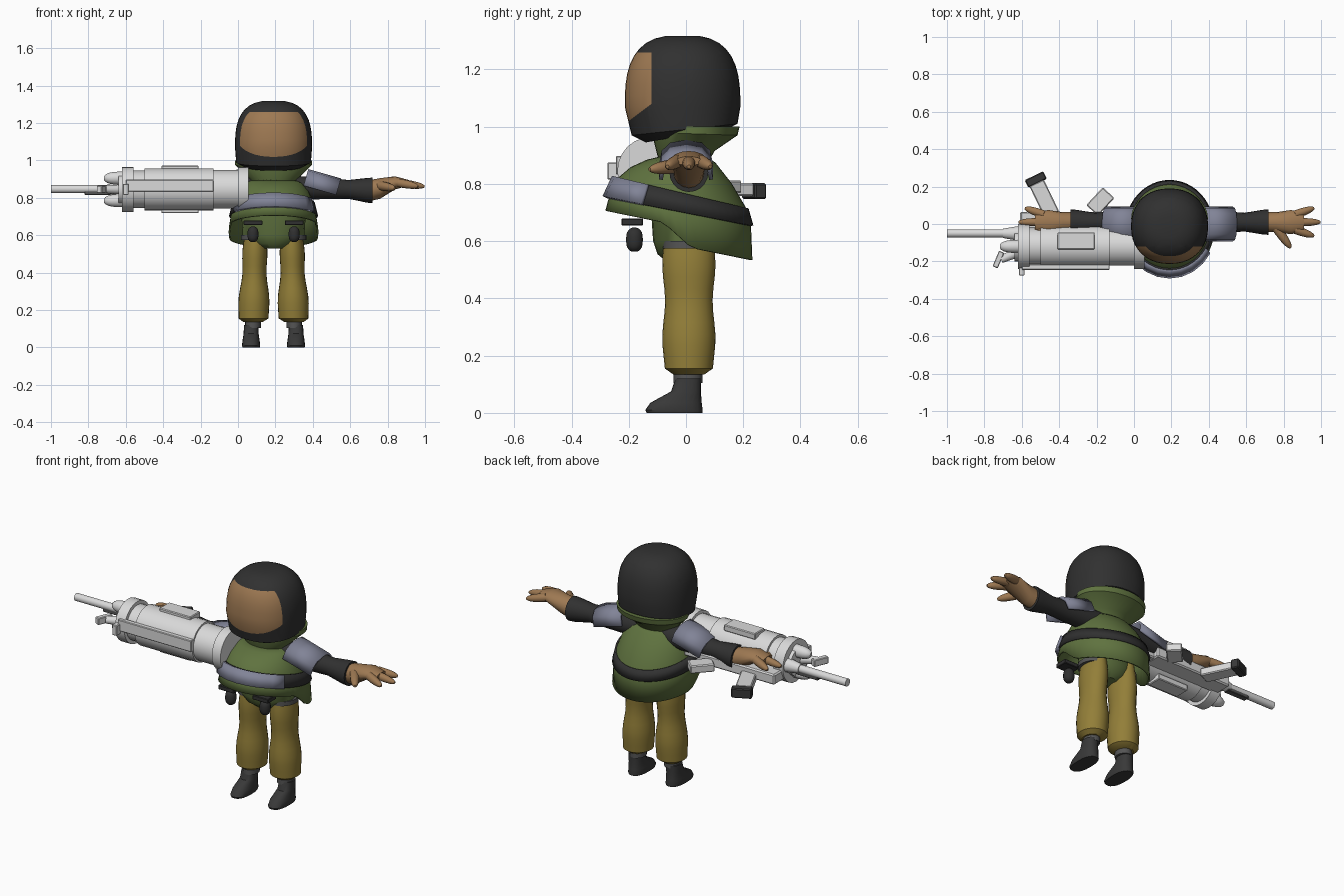
import bpy, bmesh
from math import pi, cos, sin, copysign
from mathutils import Vector

if "Cube" in bpy.data.objects:
    bpy.data.objects.remove(bpy.data.objects["Cube"])

BODY_X = .19
DRUM_Y, DRUM_Z = -.12, .845
RIFLE_Y, BARREL_Z = -.05, .847
made = []


def material(name, red, green, blue):
    mat = bpy.data.materials.new(name)
    mat.use_nodes = True
    mat.diffuse_color = (red, green, blue, 1)
    mat.node_tree.nodes["Principled BSDF"].inputs["Base Color"].default_value = mat.diffuse_color
    return mat


BLACK = material("black cloth", .03, .03, .03)
GREEN = material("olive green", .115, .17, .05)
KHAKI = material("khaki", .29, .21, .04)
SKIN = material("skin tan", .34, .19, .085)
SLATE = material("slate grey", .22, .23, .31)
BOOT = material("boot grey", .04, .04, .04)
ANKLE = material("ankle grey", .09, .09, .09)
LIGHT = material("light grey", .7, .7, .7)


def finish(name, bm, mat, thickness=0):
    bmesh.ops.recalc_face_normals(bm, faces=bm.faces)
    mesh = bpy.data.meshes.new(name)
    bm.to_mesh(mesh)
    bm.free()
    obj = bpy.data.objects.new(name, mesh)
    bpy.context.collection.objects.link(obj)
    mesh.materials.append(mat)
    if thickness:
        solid = obj.modifiers.new("thickness", "SOLIDIFY")
        solid.thickness = thickness
        solid.offset = 0
    made.append(obj)
    return obj


def loft(name, rings, mat, sides=32, power=2, arc=None, thickness=0, reshape=None):
    """Skin rings given as (centre, u axis, v axis); thickness leaves the ends open."""
    bm = bmesh.new()
    rows = []
    start, end = arc or (0, 2 * pi)
    count = sides + 1 if arc else sides
    for centre, u, v in rings:
        row = []
        for i in range(count):
            angle = start + (end - start) * i / sides
            along_u, along_v = [copysign(abs(t) ** (2 / power), t) for t in (cos(angle), sin(angle))]
            row.append(bm.verts.new(Vector(centre) + Vector(u) * along_u + Vector(v) * along_v))
        rows.append(row)
    for low, high in zip(rows, rows[1:]):
        for i in range(sides):
            j = (i + 1) % count
            bm.faces.new((low[i], low[j], high[j], high[i]))
    if not thickness:
        bm.faces.new(rows[0])
        bm.faces.new(rows[-1])
    if reshape:
        reshape(rows)
    return finish(name, bm, mat, thickness)


def tilted(front, back, half_width, grow=0):
    """Body ring through a front and a back point, each (y, z)."""
    front, back = Vector((BODY_X, *front)), Vector((BODY_X, *back))
    half = (back - front) / 2
    return (front + back) / 2, (half_width + grow, 0, 0), half + half.normalized() * grow


def level(x, y, z, rx, ry):
    return (x, y, z), (rx, 0, 0), (0, ry, 0)


def upright(x, y, z, ry, rz):
    return (x, y, z), (0, ry, 0), (0, 0, rz)


def tube(name, start, end, radius, mat, end_radius=None, rounded=False, sides=12):
    """Straight, tapered or round-tipped bar between two points."""
    start, axis = Vector(start), Vector(end) - Vector(start)
    u = axis.orthogonal().normalized()
    v = axis.cross(u).normalized()
    if rounded:
        steps = [sin(k * pi / 14) for k in range(7)]
        profile = [(t, radius * (1 - t ** 3) ** .5) for t in steps]
    else:
        profile = [(0, radius), (1, end_radius or radius)]
    return loft(name, [(start + axis * t, u * r, v * r) for t, r in profile], mat, sides)


def box(name, centre, size, mat, turn=0):
    bm = bmesh.new()
    bmesh.ops.create_cube(bm, size=1)
    bmesh.ops.scale(bm, vec=size, verts=bm.verts)
    bmesh.ops.bevel(bm, geom=bm.edges[:], offset=min(size) * .12, segments=1, affect="EDGES")
    obj = finish(name, bm, mat)
    obj.location = centre
    obj.rotation_euler.z = turn


# Helmet: tilted chin rings, then a rounded crown
helmet_rings = [tilted((-.14, .945), (.16, 1), .16), tilted((-.19, .97), (.18, 1.01), .2)]
for k in range(10):
    rise = sin(k * pi / 20)
    spread = (1 - rise ** 2.8) ** .36
    helmet_rings.append(level(BODY_X, -.012, 1.07 + .25 * rise, .206 * spread, .202 * spread))
helmet = loft("helmet", helmet_rings, BLACK, 40, power=2.2)

# Face opening cut into the front of the helmet
helmet.data.materials.append(SKIN)
cuts = [(Vector(point), Vector(normal)) for point, normal in (
    ((0, -.12, 1), (0, -1, 0)), ((0, 0, 1.26), (0, 0, -1)), ((0, -.2, 1.02), (0, -.6, .8)))]
bm = bmesh.new()
bm.from_mesh(helmet.data)
for point, normal in cuts:
    bmesh.ops.bisect_plane(bm, geom=bm.verts[:] + bm.edges[:] + bm.faces[:],
                           plane_co=point, plane_no=normal)
for face in bm.faces:
    middle = face.calc_center_median()
    face.material_index = int(all((middle - point).dot(normal) > 0 for point, normal in cuts))
bm.to_mesh(helmet.data)
bm.free()

# Collar
loft("collar", [tilted((-.09, .87), (.08, .88), .11), tilted((-.1, .9), (.1, .915), .135),
                tilted((-.12, .98), (.18, .97), .205), tilted((-.12, 1), (.187, 1), .205)], GREEN)


# Poncho with a hem that is high in front and low behind
def slope_hem(rows):
    for vert in rows[-1]:
        y = vert.co.y
        vert.co.z = .65 - .2 * y - .7 * min(max(y + .08, 0), .1)


belt = [((-.232, .82), (.205, .715), .208), ((-.265, .75), (.222, .655), .224)]
loft("poncho", [tilted((-.05, .9), (.06, .9), .1), tilted((-.135, .88), (.1, .87), .15),
                tilted((-.19, .855), (.155, .8), .185), *[tilted(*edge) for edge in belt],
                tilted((-.277, .7), (.227, .54), .235)],
     GREEN, 48, thickness=.01, reshape=slope_hem)
loft("chest_band", [tilted(*edge, grow=.008) for edge in belt], BLACK, 48, thickness=.012)
loft("chest_plate", [tilted(*edge, grow=.018) for edge in belt], SLATE, 8,
     arc=(-pi * 5 / 6, -pi / 6), thickness=.02)

# Pelvis
loft("pelvis", [level(BODY_X, -.01, z, width, depth) for z, width, depth in (
    (.53, .06, .06), (.555, .12, .09), (.6, .165, .105), (.75, .175, .115))], GREEN, 24)

for s, side in ((1, "left"), (-1, "right")):
    # Trousers bulging at thigh and calf
    leg_x = BODY_X + s * .11
    leg_rings = [level(leg_x, .01, .135, .05, .055)]
    for k in range(13):
        z = .155 + .04 * k
        girth = .078 + .005 * cos(2 * pi * (z / .26 - 1))
        leg_rings.append(level(leg_x - s * .02 * z, .01, z, girth + .015 - .06 * z, girth + .01))
    loft(side + "_trouser", leg_rings, KHAKI, 24)
    loft(side + "_hip_loop", [level(leg_x - s * .01, .005, z, .075, .085) for z in (.575, .6)], ANKLE, 24)

    # Ankle and boot
    loft(side + "_ankle", [level(leg_x, .007, z, .042, .05) for z in (.105, .15)], ANKLE, 16)
    loft(side + "_boot", [level(leg_x + s * .01, y, z, width, length) for y, z, width, length in (
        (-.04, 0, .046, .097), (-.042, .01, .049, .1), (-.035, .035, .046, .09),
        (0, .075, .04, .052), (.008, .12, .038, .045))], BOOT, 20, power=2.4)

    # Sleeve and arched shoulder pad
    def out(distance):
        return BODY_X + s * distance

    loft(side + "_sleeve", [upright(out(d), .01, z, r, r) for d, z, r in (
        (.06, .855, .065), (.3, .85, .057), (.4, .845, .05),
        (.5, .84, .066), (.53, .84, .068))], BLACK, 20)
    loft(side + "_shoulder_pad", [((out(d), 0, z), (0, .088, 0), (s * .024, 0, .082))
                                  for d, z in ((.16, .865), (.335, .815))],
         SLATE, 6, power=2.6, arc=(0, pi), thickness=.014)

    # Hand with three fingers and a thumb
    loft(side + "_palm", [upright(out(d), .01, z, ry, rz) for d, z, ry, rz in (
        (.52, .84, .054, .056), (.57, .85, .053, .055),
        (.65, .88, .065, .035), (.72, .88, .045, .016))], SKIN, 16)
    for k, finger in ((-1, "front"), (0, "middle"), (1, "back")):
        tube(f"{side}_{finger}_finger", (out(.67), .01 + k * .04, .88),
             (out(.81 - .035 * abs(k)), .01 + k * .076, .86), .023, SKIN, rounded=True)
    tube(side + "_thumb", (out(.57), -.02, .865), (out(.65), -.13, .85), .025, SKIN, rounded=True)

    # Hanging pouch and its clip
    box(side + "_clip", (leg_x, -.188, .667), (.1, .075, .025), BLACK)
    for end in (-1, 1):
        tube(side + "_pouch_half", (leg_x, -.18, .605), (leg_x, -.18, .605 + end * .043),
             .03, BLACK, rounded=True)

# Launcher drum built from coaxial sections, back to front
x = .055
for name, length, radius in (("rear_disk", .055, .12), ("rear_drum", .13, .103),
                             ("main_drum", .37, .113), ("neck_drum", .06, .1),
                             ("front_ring", .06, .12), ("nose_drum", .02, .08)):
    tube(name, (x, DRUM_Y, DRUM_Z), (x - length, DRUM_Y, DRUM_Z), radius, LIGHT, sides=24)
    x -= length

# Launcher fittings
for s, level_name in ((1, "upper"), (-1, "lower")):
    box(level_name + "_drum_lid", (-.31, DRUM_Y + .03, DRUM_Z + s * .11), (.2, .09, .035), LIGHT)
    nose_z = DRUM_Z + s * .06
    tube(level_name + "_nose_cone", (-.62, DRUM_Y, nose_z), (-.72, DRUM_Y, nose_z),
         .036, LIGHT, rounded=True)
box("side_rail", (-.365, DRUM_Y - .11, DRUM_Z + .02), (.47, .03, .065), LIGHT)
box("ring_lug", (-.6, DRUM_Y - .13, DRUM_Z), (.03, .05, .06), LIGHT)
tube("side_nozzle", (-.62, -.15, DRUM_Z), (-.71, -.19, DRUM_Z), .028, LIGHT, end_radius=.02)
box("nozzle_tip", (-.725, -.19, DRUM_Z), (.03, .09, .04), LIGHT, turn=-.4)

# Rifle held beside the launcher
tube("rifle_barrel", (-.6, RIFLE_Y, BARREL_Z), (-1, RIFLE_Y, BARREL_Z), .022, LIGHT)
tube("barrel_collar", (-.62, RIFLE_Y, BARREL_Z), (-.7, RIFLE_Y, BARREL_Z), .04, LIGHT, end_radius=.026)
box("barrel_guard", (-.75, RIFLE_Y, BARREL_Z - .02), (.14, .035, .022), ANKLE)
box("rifle_receiver", (-.36, .01, .8), (.5, .11, .06), LIGHT)
box("rifle_stock", (-.08, 0, .8), (.14, .07, .055), LIGHT)
box("rifle_grip", (-.18, .12, .79), (.085, .13, .045), LIGHT, turn=-.75)
box("magazine", (-.48, .135, .78), (.085, .19, .045), LIGHT, turn=.45)
box("magazine_base", (-.525, .238, .775), (.11, .045, .055), BOOT, turn=.45)

# Smooth shading with crisp edges
bpy.ops.object.select_all(action="DESELECT")
for obj in made:
    obj.select_set(True)
bpy.context.view_layer.objects.active = helmet
bpy.ops.object.shade_smooth_by_angle(angle=.6)
